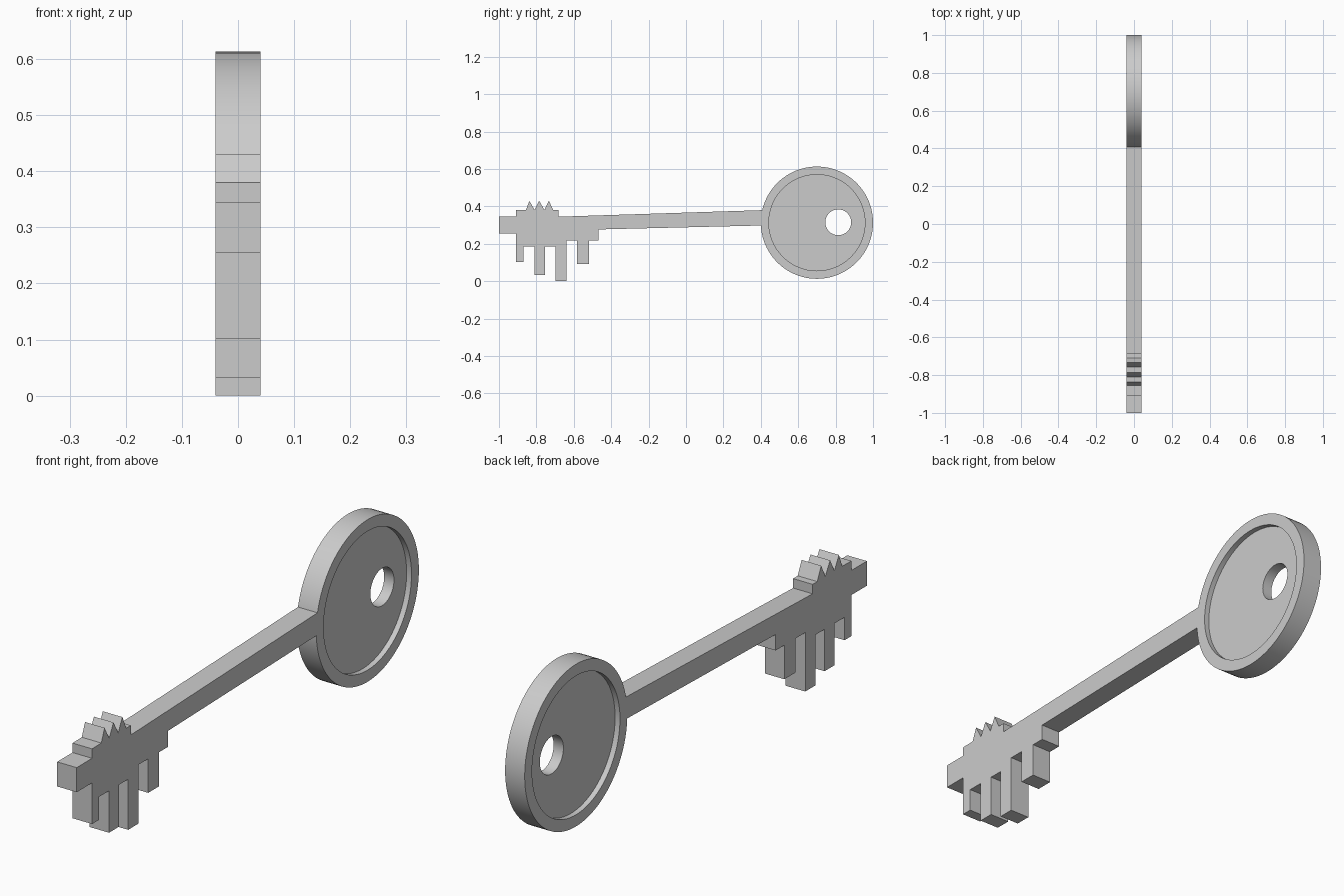
import bpy, bmesh, math

if "Cube" in bpy.data.objects:
    bpy.data.objects.remove(bpy.data.objects["Cube"])

T = 0.04            # half thickness of the key
WEB = 0.02          # half thickness of the recessed bow face
BOW = (0.70, 0.313)
HOLE = (0.814, 0.315)
SEG = 96


def finish(bm, name):
    bmesh.ops.recalc_face_normals(bm, faces=bm.faces[:])
    mesh = bpy.data.meshes.new(name)
    bm.to_mesh(mesh)
    bm.free()
    ob = bpy.data.objects.new(name, mesh)
    bpy.context.collection.objects.link(ob)
    return ob


def circle(bm, x, centre, r):
    return [bm.verts.new((x, centre[0] + r * math.cos(2 * math.pi * i / SEG),
                          centre[1] + r * math.sin(2 * math.pi * i / SEG)))
            for i in range(SEG)]


# Bow: round head with a raised rim, recessed faces and an off-centre hole
bm = bmesh.new()
half = [(T, BOW, 0.30), (T, BOW, 0.257), (WEB, BOW, 0.257), (WEB, HOLE, 0.069)]
loops = [circle(bm, x, c, r) for x, c, r in half]
loops += [circle(bm, -x, c, r) for x, c, r in reversed(half)]
for k, a in enumerate(loops):
    b = loops[(k + 1) % len(loops)]
    for i in range(SEG):
        j = (i + 1) % SEG
        bm.faces.new((a[i], a[j], b[j], b[i]))
bow = finish(bm, "bow")
bpy.context.view_layer.objects.active = bow
bow.select_set(True)
bpy.ops.object.shade_smooth_by_angle(angle=math.radians(30))

# Shaft and bit: one outline, running along the underside then back over the top
outline = [(-1.0, 0.345), (-1.0, 0.254), (-0.91, 0.254)]
# teeth: start y, end y, tip z, z of the edge after the tooth
for y0, y1, tip, root in [(-0.91, -0.87, 0.102, 0.187), (-0.811, -0.753, 0.032, 0.187),
                          (-0.699, -0.64, 0.0, 0.218), (-0.582, -0.518, 0.092, 0.218)]:
    if y0 > -0.9:
        outline.append((y0, outline[-1][1]))
    outline += [(y0, tip), (y1, tip), (y1, root)]
outline += [(-0.467, 0.218), (-0.467, 0.277), (0.4004, 0.298), (0.4076, 0.38),
            (-0.683, 0.345), (-0.683, 0.38), (-0.71, 0.38)]
# spikes on top of the bit
for peak, valley in [(-0.733, -0.757), (-0.785, -0.81), (-0.837, -0.856)]:
    outline += [(peak, 0.43), (valley, 0.381)]
outline += [(-0.91, 0.38), (-0.91, 0.345)]

bm = bmesh.new()
face = bm.faces.new([bm.verts.new((-T, y, z)) for y, z in outline])
side = bmesh.ops.extrude_face_region(bm, geom=[face], use_keep_orig=True)
bmesh.ops.translate(bm, vec=(2 * T, 0, 0),
                    verts=[g for g in side["geom"] if isinstance(g, bmesh.types.BMVert)])
finish(bm, "shaft_and_bit")
